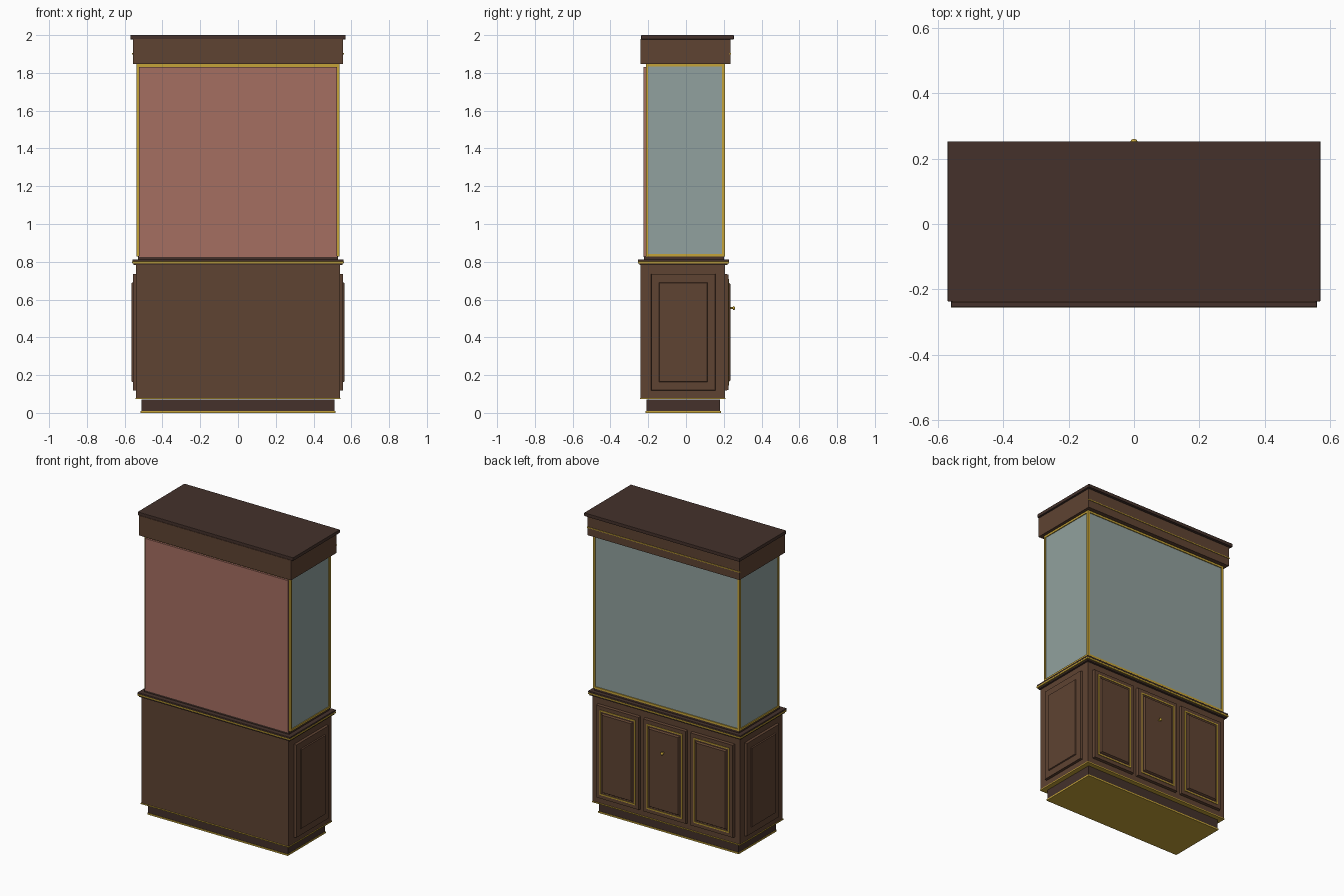
import bpy, bmesh, math
from mathutils import Matrix, Vector

if "Cube" in bpy.data.objects:
    bpy.data.objects.remove(bpy.data.objects["Cube"])


def material(name, rgb):
    m = bpy.data.materials.new(name)
    m.diffuse_color = (*rgb, 1)
    m.use_nodes = True
    m.node_tree.nodes["Principled BSDF"].inputs["Base Color"].default_value = m.diffuse_color
    return m


WOOD = material("walnut", (0.114, 0.056, 0.032))
DARK = material("dark_walnut", (0.058, 0.031, 0.024))
GOLD = material("brass", (0.56, 0.37, 0.04))
GLASS = material("glass", (0.283, 0.356, 0.342))
RED = material("red_backing", (0.376, 0.156, 0.12))


def finish(name, bm, mat):
    bmesh.ops.recalc_face_normals(bm, faces=bm.faces)
    me = bpy.data.meshes.new(name)
    bm.to_mesh(me)
    bm.free()
    me.materials.append(mat)
    ob = bpy.data.objects.new(name, me)
    bpy.context.collection.objects.link(ob)
    return ob


def add_box(bm, x, y, z):
    c = Vector(((x[0] + x[1]) / 2, (y[0] + y[1]) / 2, (z[0] + z[1]) / 2))
    s = (x[1] - x[0], y[1] - y[0], z[1] - z[0], 1)
    bmesh.ops.create_cube(bm, size=1, matrix=Matrix.Translation(c) @ Matrix.Diagonal(s))


def box(name, x, y, z, mat, bevel=0):
    bm = bmesh.new()
    add_box(bm, x, y, z)
    ob = finish(name, bm, mat)
    if bevel:
        b = ob.modifiers.new("bevel", 'BEVEL')
        b.width, b.segments = bevel, 2
    return ob


# Panels are drawn flat (u, z, depth) and placed on the back or a side
def place_back(u, d, z):
    return (u, d, z)


def place_right(u, d, z):
    return (d, u, z)


def place_left(u, d, z):
    return (-d, u, z)


def raised(name, place, u, z, d, inset, mat):
    """Slab whose outer face is inset, giving a chamfered raised panel."""
    bm = bmesh.new()
    rings = []
    for depth, i in ((d[0], 0), (d[1], inset)):
        pts = [(u[0] + i, z[0] + i), (u[1] - i, z[0] + i), (u[1] - i, z[1] - i), (u[0] + i, z[1] - i)]
        rings.append([bm.verts.new(place(a, depth, b)) for a, b in pts])
    for r in rings:
        bm.faces.new(r)
    for k in range(4):
        j = (k + 1) % 4
        bm.faces.new((rings[0][k], rings[0][j], rings[1][j], rings[1][k]))
    return finish(name, bm, mat)


def frame(name, place, u, z, d, w, mat):
    """Rectangular picture-frame moulding of width w."""
    bm = bmesh.new()
    for a, b in (((u[0], u[0] + w), z), ((u[1] - w, u[1]), z),
                 ((u[0] + w, u[1] - w), (z[0], z[0] + w)), ((u[0] + w, u[1] - w), (z[1] - w, z[1]))):
        p, q = place(a[0], d[0], b[0]), place(a[1], d[1], b[1])
        add_box(bm, *[tuple(sorted(t)) for t in zip(p, q)])
    return finish(name, bm, mat)


# Plinth and lower cabinet
box("plinth_brass_foot", (-0.515, 0.515), (-0.214, 0.184), (0, 0.01), GOLD)
box("plinth", (-0.512, 0.512), (-0.21, 0.18), (0.01, 0.072), DARK)
box("cabinet_brass_trim", (-0.543, 0.543), (-0.243, 0.21), (0.073, 0.08), GOLD)
box("cabinet_body", (-0.54, 0.54), (-0.24, 0.206), (0.08, 0.785), WOOD)

# Three doors on the back, each with a brass bead and raised panel
for i, n in enumerate(("left", "middle", "right")):
    c = (i - 1) * 0.345
    u = (c - 0.158, c + 0.158)
    raised(n + "_door", place_back, u, (0.117, 0.737), (0.2, 0.224), 0.004, WOOD)
    frame(n + "_door_bead", place_back, (u[0] + 0.028, u[1] - 0.028), (0.146, 0.708),
          (0.22, 0.228), 0.008, GOLD)
    raised(n + "_door_panel", place_back, (u[0] + 0.044, u[1] - 0.044), (0.163, 0.691),
           (0.222, 0.235), 0.008, WOOD)

# Side panels
for n, place in (("right", place_right), ("left", place_left)):
    raised(n + "_side_frame", place, (-0.185, 0.157), (0.117, 0.737), (0.535, 0.556), 0.003, WOOD)
    raised(n + "_side_panel", place, (-0.143, 0.115), (0.162, 0.692), (0.554, 0.563), 0.004, WOOD)

# Door knob
bm = bmesh.new()
rot = Matrix.Rotation(math.pi / 2, 4, 'X')
bmesh.ops.create_cone(bm, cap_ends=True, segments=16, radius1=0.005, radius2=0.005, depth=0.02,
                      matrix=Matrix.Translation((0, 0.242, 0.555)) @ rot)
bmesh.ops.create_uvsphere(bm, u_segments=16, v_segments=10, radius=0.01,
                          matrix=Matrix.Translation((0, 0.253, 0.555)) @ Matrix.Diagonal((1, 0.7, 1, 1)))
for f in bm.faces:
    f.smooth = True
finish("door_knob", bm, GOLD)

# Stepped ledge
box("ledge_lower", (-0.552, 0.552), (-0.247, 0.22), (0.782, 0.791), DARK)
box("ledge_brass_band", (-0.56, 0.56), (-0.255, 0.228), (0.791, 0.802), GOLD, 0.002)
box("ledge_top", (-0.559, 0.559), (-0.2545, 0.227), (0.802, 0.813), DARK, 0.002)
box("display_base", (-0.53, 0.53), (-0.223, 0.2), (0.813, 0.83), DARK)

# Display case: red backing, three panes, brass edging
box("red_back_panel", (-0.524, 0.524), (-0.226, -0.212), (0.825, 1.832), RED)
box("back_pane", (-0.53, 0.53), (0.192, 0.2), (0.83, 1.85), GLASS)
for s, n in ((-1, "left"), (1, "right")):
    x = sorted((s * 0.523, s * 0.531))
    box(n + "_pane", x, (-0.205, 0.195), (0.83, 1.85), GLASS)
    frame(n + "_pane_brass_frame", place_right if s > 0 else place_left,
          (-0.213, 0.206), (0.828, 1.848), (0.522, 0.537), 0.013, GOLD)
frame("back_pane_brass_frame", place_back, (-0.537, 0.537), (0.828, 1.848), (0.19, 0.206), 0.013, GOLD)
box("front_brass_rail", (-0.537, 0.537), (-0.213, -0.2), (1.83, 1.848), GOLD)

# Crown with brass pinstripe and overhanging cap
box("crown", (-0.557, 0.557), (-0.24, 0.235), (1.848, 1.98), WOOD)
box("crown_brass_strip", (-0.56, 0.56), (0.23, 0.239), (1.898, 1.904), GOLD)
box("crown_cap", (-0.57, 0.57), (-0.237, 0.253), (1.978, 2.0), DARK, 0.002)
